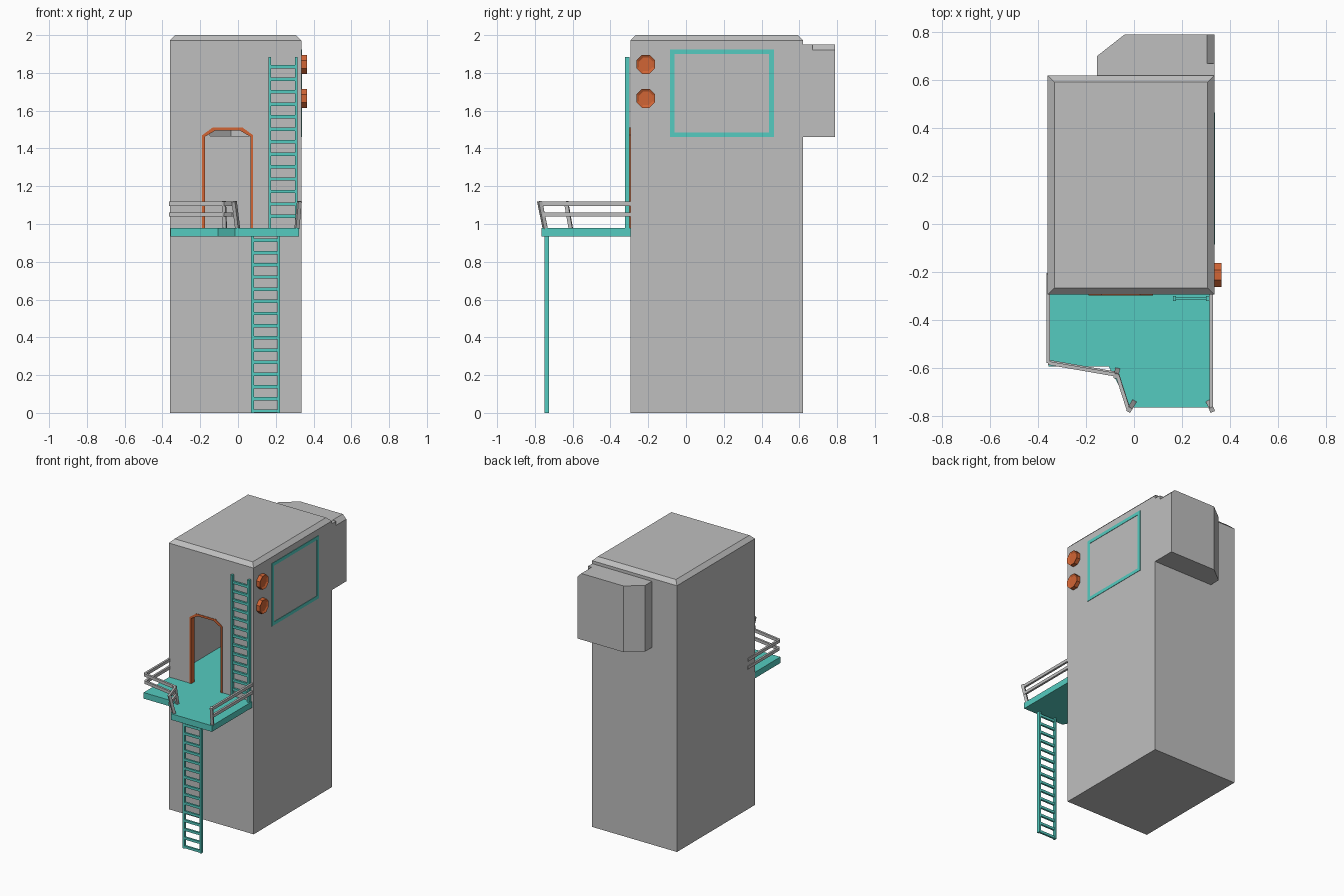
import bpy, bmesh, math
from mathutils import Vector, Matrix

cube = bpy.data.objects.get("Cube")
if cube:
    bpy.data.objects.remove(cube)


def material(name, rgb):
    m = bpy.data.materials.new(name)
    m.use_nodes = True
    m.diffuse_color = (*rgb, 1)
    m.node_tree.nodes["Principled BSDF"].inputs["Base Color"].default_value = (*rgb, 1)
    return m


GREY = material("concrete grey", (0.52, 0.52, 0.52))
TEAL = material("turquoise", (0.09, 0.60, 0.53))
ORANGE = material("orange", (0.64, 0.13, 0.035))


def finish(name, bm, mat):
    bmesh.ops.recalc_face_normals(bm, faces=bm.faces)
    me = bpy.data.meshes.new(name)
    bm.to_mesh(me)
    bm.free()
    me.materials.append(mat)
    ob = bpy.data.objects.new(name, me)
    bpy.context.collection.objects.link(ob)
    return ob


def place(axis, a, b, t):
    return {"x": (t, a, b), "y": (a, t, b), "z": (a, b, t)}[axis]


def add_prism(bm, pts, axis, lo, hi):
    low, high = ([bm.verts.new(place(axis, a, b, t)) for a, b in pts] for t in (lo, hi))
    bm.faces.new(low)
    bm.faces.new(high[::-1])
    for i in range(len(pts)):
        j = (i + 1) % len(pts)
        bm.faces.new((low[i], low[j], high[j], high[i]))


def prism(name, pts, axis, lo, hi, mat):
    bm = bmesh.new()
    add_prism(bm, pts, axis, lo, hi)
    return finish(name, bm, mat)


def rect(a0, a1, b0, b1):
    return [(a0, b0), (a1, b0), (a1, b1), (a0, b1)]


def add_beam(bm, p, q, w, h):
    """Square bar from p to q."""
    p, q = Vector(p), Vector(q)
    d = q - p
    m = Matrix.Translation((p + q) / 2) @ d.to_track_quat("Y", "Z").to_matrix().to_4x4()
    m = m @ Matrix.Diagonal((w, d.length, h, 1))
    bmesh.ops.create_cube(bm, size=1, matrix=m)


def combine(target, tool, operation):
    """Apply a boolean and discard the tool."""
    mod = target.modifiers.new("combine", "BOOLEAN")
    mod.object, mod.operation, mod.solver = tool, operation, "EXACT"
    bpy.context.view_layer.update()
    deps = bpy.context.evaluated_depsgraph_get()
    me = bpy.data.meshes.new_from_object(target.evaluated_get(deps))
    target.modifiers.clear()
    target.data = me
    bpy.data.objects.remove(tool)


# Tower with bevelled roof edge
bm = bmesh.new()
add_prism(bm, rect(-0.36, 0.335, -0.295, 0.62), "z", 0, 2)
rim = [e for e in bm.edges if all(v.co.z > 1.9 for v in e.verts)]
bmesh.ops.bevel(bm, geom=rim, offset=0.028, segments=1, affect="EDGES")
tower = finish("tower", bm, GREY)

# Rear bay with one clipped corner and a chamfered top edge
bay = [(-0.155, 0.5), (-0.155, 0.70), (-0.04, 0.79), (0.335, 0.79), (0.335, 0.5)]
rear_bay = prism("rear_bay", bay, "z", 1.46, 1.95, GREY)
chamfer = [(0.295, 1.96), (0.345, 1.91), (0.345, 1.96)]
combine(rear_bay, prism("chamfer_cutter", chamfer, "y", 0.67, 0.9, GREY), "DIFFERENCE")
combine(tower, rear_bay, "UNION")

# Hollow room, bay recess and doorway
room = prism("room_cutter", rect(-0.35, 0.32, -0.285, 0.61), "z", 0.96, 1.94, GREY)
combine(tower, room, "DIFFERENCE")
recess = [(-0.148, 0.6), (-0.148, 0.695), (-0.036, 0.782), (0.3, 0.782), (0.3, 0.6)]
combine(tower, prism("recess_cutter", recess, "z", 1.467, 1.93, GREY), "DIFFERENCE")


def arch(d, base=0.98):
    """Door outline, inset by d."""
    l, r, t, s = -0.19 + d, 0.08 - d, 1.51 - d, 1.47 - d / 2
    return [(l, base), (l, s), (l + 0.055, t), (r - 0.055, t), (r, s), (r, base)]


combine(tower, prism("door_cutter", arch(0.004, 0.965), "y", -0.4, -0.27, GREY), "DIFFERENCE")

# Door frame: strip between two arch outlines
bm = bmesh.new()
outer, inner = arch(0), arch(0.015)
for i in range(len(outer) - 1):
    add_prism(bm, [outer[i], outer[i + 1], inner[i + 1], inner[i]], "y", -0.299, -0.262)
finish("door_frame", bm, ORANGE)

# Platform, continuing indoors as the floor
deck = [(-0.357, 0.615), (-0.357, -0.595), (-0.105, -0.595), (-0.015, -0.765),
        (0.322, -0.765), (0.322, 0.615)]
prism("platform_floor", deck, "z", 0.935, 0.98, TEAL)


# Ladders
def ladder(name, x0, x1, y, z0, z1, first, step, count):
    bm = bmesh.new()
    for x in (x0 + 0.007, x1 - 0.007):
        add_prism(bm, rect(x - 0.007, x + 0.007, y - 0.011, y + 0.011), "z", z0, z1)
    for i in range(count):
        z = first + i * step
        add_beam(bm, (x0 + 0.01, y, z), (x1 - 0.01, y, z), 0.014, 0.018)
    finish(name, bm, TEAL)


ladder("upper_ladder", 0.162, 0.315, -0.311, 0.98, 1.885, 1.04, 0.066, 13)
ladder("lower_ladder", 0.07, 0.222, -0.737, 0, 0.94, 0.01, 0.0645, 15)

# Railings: two bars along a path, with leaning posts
W = 0.015


def railing(name, path, posts):
    bm = bmesh.new()
    for z in (1.107, 1.05):
        # lower bar sits slightly inward, following the lean
        lean = 0 if z > 1.1 else 0.006
        for p, q in zip(path, path[1:]):
            add_beam(bm, (p[0], p[1] + lean, z), (q[0], q[1] + lean, z), W, 0.022)
    for base, top in posts:
        add_beam(bm, (*base, 0.975), (*top, 1.12), 0.02, 0.02)
    finish(name, bm, GREY)


railing("right_railing", [(-0.358, -0.21), (-0.358, -0.58), (-0.07, -0.63), (-0.025, -0.77)],
        [((-0.07, -0.61), (-0.075, -0.635)), ((-0.002, -0.745), (-0.02, -0.775))])
railing("left_railing", [(0.322, -0.29), (0.322, -0.77)],
        [((0.312, -0.745), (0.325, -0.775))])

# Side window frame plate
bm = bmesh.new()
y0, y1, z0, z1, w = -0.085, 0.465, 1.46, 1.925, 0.025
for a in (rect(y0, y1, z0, z0 + w), rect(y0, y1, z1 - w, z1),
          rect(y0, y0 + w, z0 + w, z1 - w), rect(y1 - w, y1, z0 + w, z1 - w)):
    add_prism(bm, a, "x", 0.333, 0.338)
finish("window_frame", bm, TEAL)

# Octagonal side lamps with recessed face
for name, z in (("upper_lamp", 1.845), ("lower_lamp", 1.665)):
    bm = bmesh.new()
    turn = Matrix.Rotation(math.pi / 2, 4, "Y") @ Matrix.Rotation(math.pi / 8, 4, "Z")
    bmesh.ops.create_cone(bm, cap_ends=True, segments=8, radius1=0.054, radius2=0.054,
                          depth=0.035, matrix=Matrix.Translation((0.348, -0.213, z)) @ turn)
    cap = max(bm.faces, key=lambda f: f.calc_center_median().x)
    bmesh.ops.inset_region(bm, faces=[cap], thickness=0.015, depth=-0.008)
    finish(name, bm, ORANGE)
